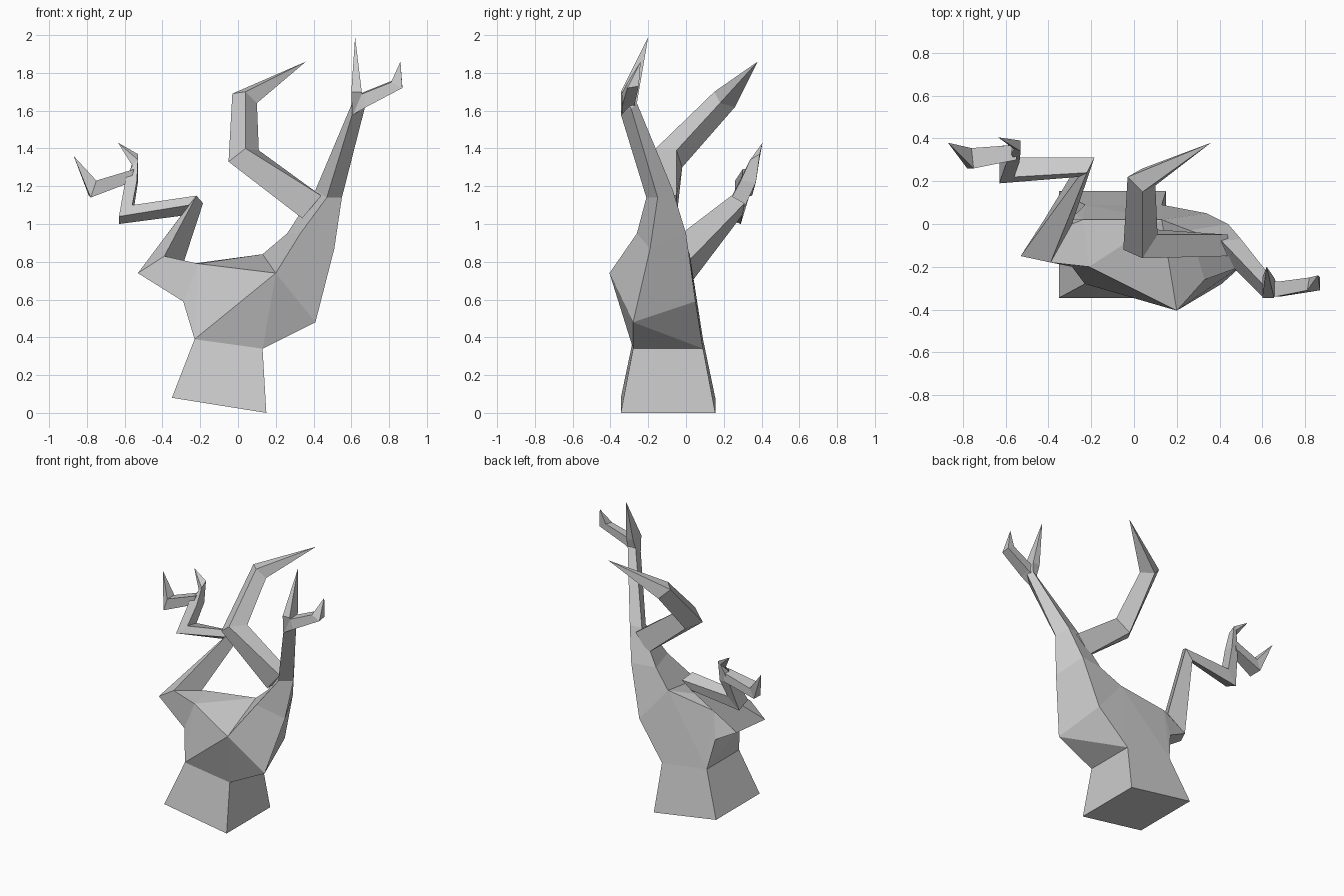
import bpy, bmesh


def finish(bm, name):
    bmesh.ops.recalc_face_normals(bm, faces=bm.faces)
    mesh = bpy.data.meshes.new(name)
    bm.to_mesh(mesh)
    bm.free()
    obj = bpy.data.objects.new(name, mesh)
    bpy.context.collection.objects.link(obj)
    return obj


def loft(name, *rings):
    """Skin four-sided rings in order; a one-point ring makes a sharp tip."""
    bm = bmesh.new()
    rows = [[bm.verts.new(p) for p in ring] for ring in rings]
    for lo, hi in zip(rows, rows[1:]):
        for i in range(4):
            j = (i + 1) % 4
            if len(hi) == 1:
                bm.faces.new((lo[i], lo[j], hi[0]))
            else:
                bm.faces.new((lo[i], lo[j], hi[j], hi[i]))
    for row in (rows[0], rows[-1]):
        if len(row) == 4:
            bm.faces.new(row)
    return finish(bm, name)


def hull(name, *rings):
    bm = bmesh.new()
    for ring in rings:
        for p in ring:
            bm.verts.new(p)
    bmesh.ops.convex_hull(bm, input=bm.verts)
    return finish(bm, name)


def block(x0, x1, y0, y1, z0, z1):
    """Level-ish ring whose left side is at z0 and right side at z1."""
    return [(x0, y0, z0), (x1, y0, z1), (x1, y1, z1), (x0, y1, z0)]


# Shared rings where trunk meets the limbs
neck = block(-0.23, 0.13, -0.28, 0.09, 0.39, 0.34)
right_root = [(0.20, -0.405, 0.74), (0.41, -0.28, 0.48), (0.34, 0.05, 0.59), (0.13, 0.02, 0.84)]
left_root = [(-0.29, -0.20, 0.59), (-0.21, -0.20, 0.79), (-0.24, 0.02, 0.79), (-0.27, 0.05, 0.60)]

# Flared foot and swollen crown of the trunk
loft("trunk_foot", block(-0.35, 0.15, -0.345, 0.155, 0.08, 0.0), neck)
hull("trunk_crown", neck, right_root, left_root)

# Tall right limb ending in a spike
fork = [(0.605, -0.345, 1.58), (0.67, -0.29, 1.61), (0.65, -0.26, 1.64), (0.60, -0.28, 1.63)]
loft("right_limb", right_root,
     [(0.33, -0.26, 0.95), (0.51, -0.19, 0.87), (0.44, 0.0, 0.95), (0.26, -0.03, 0.95)],
     [(0.47, -0.21, 1.14), (0.55, -0.15, 1.14), (0.50, -0.07, 1.18), (0.41, -0.08, 1.18)],
     fork,
     block(0.60, 0.655, -0.345, -0.25, 1.70, 1.70),
     [(0.62, -0.20, 1.99)])
loft("right_twig",
     [(0.61, -0.34, 1.58), (0.61, -0.27, 1.60), (0.63, -0.27, 1.68), (0.63, -0.34, 1.68)],
     [(0.68, -0.34, 1.62), (0.68, -0.27, 1.64), (0.67, -0.27, 1.70), (0.66, -0.34, 1.69)],
     [(0.87, -0.31, 1.72), (0.87, -0.25, 1.73), (0.82, -0.25, 1.76), (0.81, -0.31, 1.75)],
     [(0.86, -0.24, 1.86)])

# Middle branch hooking inward and back
loft("middle_branch",
     [(0.44, -0.15, 1.15), (0.44, -0.05, 1.15), (0.34, -0.05, 1.03), (0.34, -0.15, 1.03)],
     [(0.04, -0.16, 1.40), (0.11, -0.05, 1.39), (0.02, -0.02, 1.30), (-0.05, -0.12, 1.33)],
     [(0.04, 0.15, 1.70), (0.10, 0.18, 1.64), (0.04, 0.26, 1.62), (-0.03, 0.22, 1.69)],
     [(0.36, 0.38, 1.86)])

# Zigzag left limb
loft("left_limb", left_root,
     [(-0.53, -0.15, 0.74), (-0.39, -0.18, 0.83), (-0.29, 0.0, 0.79), (-0.42, 0.02, 0.68)],
     [(-0.26, 0.22, 1.10), (-0.22, 0.24, 1.15), (-0.185, 0.31, 1.11), (-0.25, 0.30, 1.05)],
     [(-0.63, 0.19, 1.04), (-0.56, 0.22, 1.10), (-0.55, 0.31, 1.09), (-0.63, 0.29, 1.0)],
     [(-0.595, 0.29, 1.24), (-0.535, 0.29, 1.23), (-0.53, 0.37, 1.22), (-0.59, 0.36, 1.23)],
     [(-0.56, 0.35, 1.31), (-0.53, 0.34, 1.34), (-0.53, 0.39, 1.37), (-0.55, 0.39, 1.35)],
     [(-0.635, 0.405, 1.43)])
loft("left_twig",
     [(-0.55, 0.30, 1.29), (-0.55, 0.37, 1.29), (-0.57, 0.37, 1.22), (-0.57, 0.30, 1.22)],
     [(-0.75, 0.26, 1.23), (-0.76, 0.355, 1.22), (-0.79, 0.35, 1.15), (-0.78, 0.26, 1.14)],
     [(-0.87, 0.38, 1.36)])
